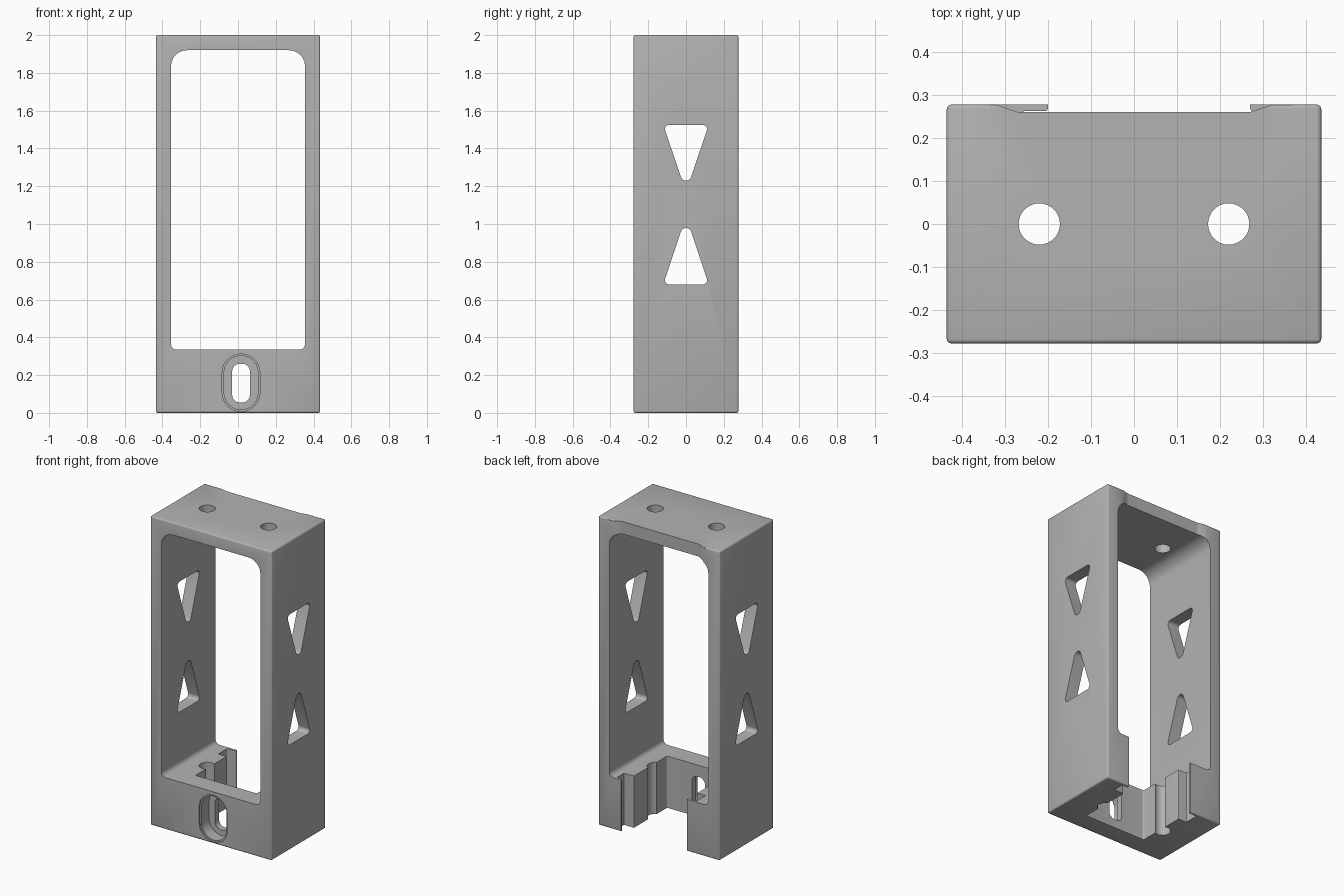
import bpy, bmesh, math
from mathutils import Vector

cube = bpy.data.objects.get("Cube")
if cube:
    bpy.data.objects.remove(cube)

W, D, H = 0.435, 0.2775, 2.0      # half width, half depth, height
FLOOR = 0.335                     # top of the lower block

grey = bpy.data.materials.new("light_grey")
grey.use_nodes = True
grey.diffuse_color = (0.45, 0.45, 0.45, 1)
grey.node_tree.nodes["Principled BSDF"].inputs["Base Color"].default_value = (0.45, 0.45, 0.45, 1)


def rounded(points, steps=6):
    """Outline from (u, v, radius) corners, each rounded with an arc."""
    out = []
    for i, (u, v, r) in enumerate(points):
        p = Vector((u, v))
        a = (Vector(points[i - 1][:2]) - p).normalized()
        b = (Vector(points[(i + 1) % len(points)][:2]) - p).normalized()
        if r == 0:
            out.append(p)
            continue
        half = a.angle(b) / 2
        centre = p + (a + b).normalized() * r / math.sin(half)
        start = p + a * r / math.tan(half) - centre
        end = p + b * r / math.tan(half) - centre
        total = start.angle_signed(end)
        for k in range(steps + 1):
            t = -total * k / steps
            c, s = math.cos(t), math.sin(t)
            out.append(centre + Vector((start.x * c - start.y * s, start.x * s + start.y * c)))
    return out


def rect(u0, u1, v0, v1, r_low, r_high):
    return rounded([(u0, v0, r_low), (u1, v0, r_low), (u1, v1, r_high), (u0, v1, r_high)])


def circle(u, v, r, n=32):
    return [Vector((u + r * math.cos(2 * math.pi * k / n), v + r * math.sin(2 * math.pi * k / n)))
            for k in range(n)]


def prism(name, outline, axis, lo, hi):
    """Extrude an outline along x, y or z."""
    place = {"x": lambda p, w: (w, p.x, p.y),
             "y": lambda p, w: (p.x, w, p.y),
             "z": lambda p, w: (p.x, p.y, w)}[axis]
    bm = bmesh.new()
    face = bm.faces.new([bm.verts.new(place(p, lo)) for p in outline])
    new = bmesh.ops.extrude_face_region(bm, geom=[face])["geom"]
    shift = Vector(place(Vector((0, 0)), hi - lo))
    bmesh.ops.translate(bm, vec=shift, verts=[g for g in new if isinstance(g, bmesh.types.BMVert)])
    bmesh.ops.recalc_face_normals(bm, faces=bm.faces)
    mesh = bpy.data.meshes.new(name)
    bm.to_mesh(mesh)
    bm.free()
    obj = bpy.data.objects.new(name, mesh)
    bpy.context.collection.objects.link(obj)
    mesh.materials.append(grey)
    return obj


# Outer block with softened edges
body = prism("bracket_frame", rect(-W, W, -D, D, 0, 0), "z", 0, H)
bpy.context.view_layer.objects.active = body
body.select_set(True)
soft = body.modifiers.new("soft_edges", "BEVEL")
soft.width = 0.01
soft.segments = 3
bpy.ops.object.modifier_apply(modifier=soft.name)

cutters = []


def cut(name, outline, axis, lo, hi):
    cutters.append(prism(name, outline, axis, lo, hi))


# Large window running front to back
cut("window", rect(-0.355, 0.355, FLOOR, 1.92, 0.03, 0.085), "y", -1, 1)

# Two facing triangles through both side walls
cut("upper_triangle", rounded([(-0.12, 1.525, 0.022), (0.12, 1.525, 0.022), (0, 1.17, 0.028)]), "x", -1, 1)
cut("lower_triangle", rounded([(-0.12, 0.68, 0.022), (0.12, 0.68, 0.022), (0, 1.04, 0.028)]), "x", -1, 1)

# Screw holes through the top and the lower block
for side in (-1, 1):
    cut("screw_hole", circle(side * 0.22, 0, 0.048), "z", -1, 3)

# Shallow recess with sloped ends across the back of the top bar
cut("back_recess", rounded([(-0.325, D + 0.001, 0), (-0.27, 0.26, 0.03), (0.27, 0.26, 0.03),
                            (0.325, D + 0.001, 0), (0.325, 0.4, 0), (-0.325, 0.4, 0)]), "z", 1.8, 2.1)

# Stepped cavity in the lower block, open at the back and underneath
cut("cavity", rounded([
    (-0.2, -0.15, 0.01), (0.24, -0.15, 0.01), (0.24, 0.19, 0.005), (0.31, 0.19, 0.005),
    (0.31, 0.262, 0.005), (0.27, 0.262, 0.007), (0.27, 0.4, 0), (-0.2, 0.4, 0),
    (-0.2, 0.262, 0.007), (-0.26, 0.262, 0.005), (-0.26, 0.17, 0.005), (-0.2, 0.17, 0.005)]),
    "z", -0.2, FLOOR + 0.1)

# Slotted hole with a deep counterbore and a stepped rim in the front wall
cx = 0.016
cut("slot", rect(cx - 0.047, cx + 0.047, 0.055, 0.26, 0.04, 0.04), "y", -1, -0.1)
cut("slot_counterbore", rect(cx - 0.09, cx + 0.09, 0.018, 0.302, 0.089, 0.089), "y", -1, -0.19)
cut("slot_rim", rect(cx - 0.1, cx + 0.1, 0.008, 0.312, 0.099, 0.099), "y", -1, -D + 0.01)

for cutter in cutters:
    cutter.hide_render = True
    mod = body.modifiers.new(cutter.name, "BOOLEAN")
    mod.operation = "DIFFERENCE"
    mod.solver = "EXACT"
    mod.object = cutter
    bpy.ops.object.modifier_apply(modifier=mod.name)
    bpy.data.objects.remove(cutter)

bpy.ops.object.shade_smooth_by_angle(angle=math.radians(30))
